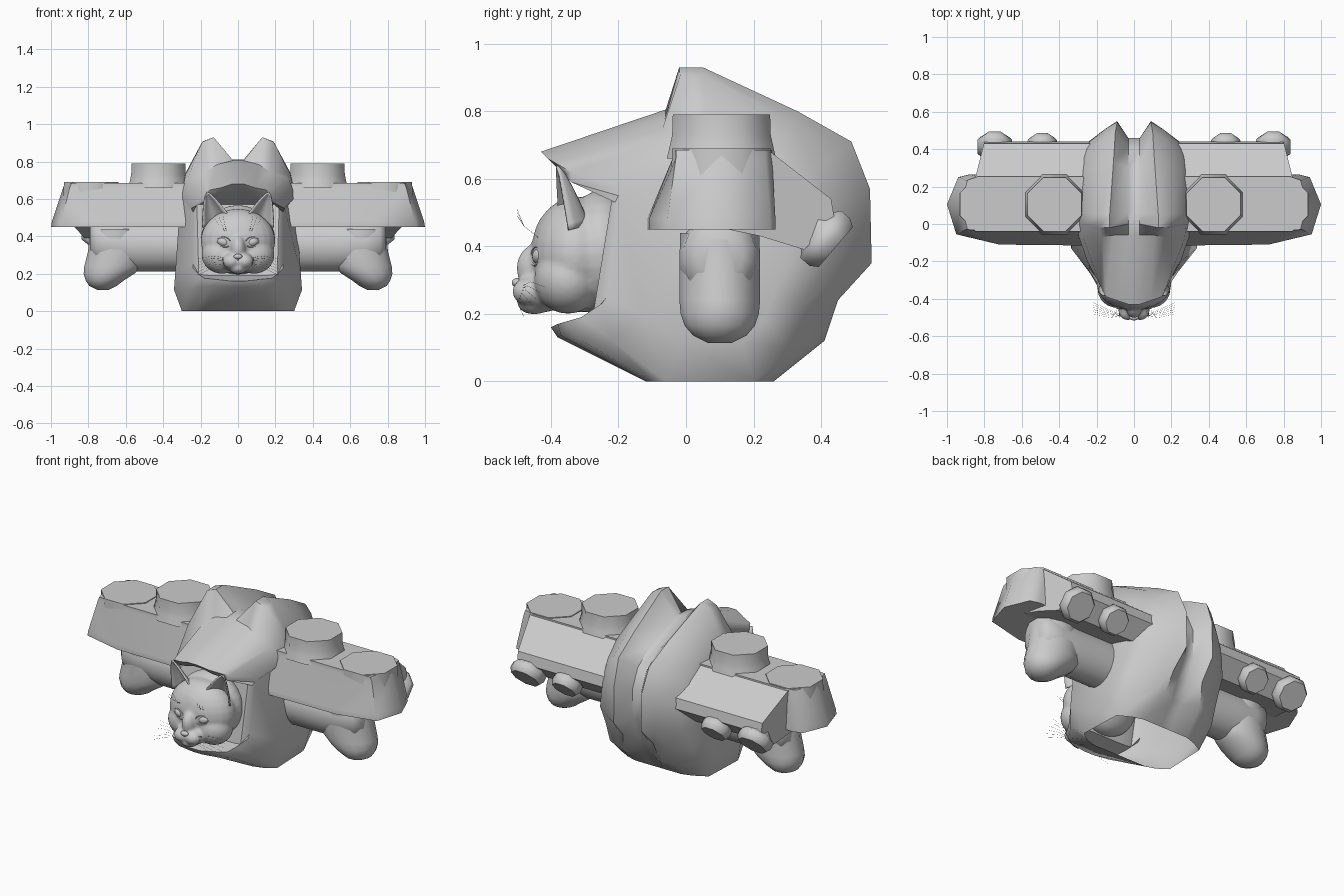
import bpy, bmesh, math
from mathutils import Matrix, Vector

if "Cube" in bpy.data.objects:
    bpy.data.objects.remove(bpy.data.objects["Cube"])


def finish(name, bm, mirror=False, angle=35):
    bmesh.ops.remove_doubles(bm, verts=bm.verts, dist=1e-5)
    bmesh.ops.recalc_face_normals(bm, faces=bm.faces)
    me = bpy.data.meshes.new(name)
    bm.to_mesh(me)
    bm.free()
    ob = bpy.data.objects.new(name, me)
    bpy.context.collection.objects.link(ob)
    bpy.ops.object.select_all(action='DESELECT')
    bpy.context.view_layer.objects.active = ob
    ob.select_set(True)
    bpy.ops.object.shade_smooth_by_angle(angle=math.radians(angle))
    if mirror:
        ob.modifiers.new("mirror", 'MIRROR').use_mirror_merge = False
    return ob


def loft(bm, rings):
    """Skin closed rings of equal length and cap both ends."""
    vs = [[bm.verts.new(p) for p in r] for r in rings]
    n = len(rings[0])
    for a, b in zip(vs, vs[1:]):
        for i in range(n):
            j = (i + 1) % n
            bm.faces.new((a[i], a[j], b[j], b[i]))
    bm.faces.new(vs[0])
    bm.faces.new(vs[-1])


def circle(centre, u, v, ru, rv, n):
    c, u, v = Vector(centre), Vector(u), Vector(v)
    angs = [math.tau * (i + 0.5) / n for i in range(n)]
    return [c + u * ru * math.cos(a) + v * rv * math.sin(a) for a in angs]


def ball(bm, c, r, rot=0.0):
    m = Matrix.Translation(c) @ Matrix.Rotation(rot, 4, 'Y') @ Matrix.Diagonal((*r, 1))
    bmesh.ops.create_uvsphere(bm, u_segments=24, v_segments=14, radius=1, matrix=m)


# Body: side profiles (y, z) for the centre groove, ridge and flank
groove = [(-.38, .64), (-.43, .68), (-.06, .805), (0, .81), (.06, .81), (.3, .72),
          (.41, .64), (.46, .53), (.46, .36), (.40, .22), (.36, .12), (.26, 0),
          (-.12, 0), (-.38, .13), (-.40, .16), (-.27, .19), (-.2, .57)]
ridge = [(.09, -.37, .62), (.09, -.41, .66), (.11, -.06, .785), (.13, -.02, .93),
         (.13, .05, .93), (.11, .33, .80), (.10, .49, .71), (.09, .545, .57),
         (.09, .55, .35), (.10, .45, .24), (.12, .41, .12), (.15, .26, 0),
         (.18, -.12, 0), (.13, -.37, .135), (.12, -.38, .17), (.12, -.27, .19), (.12, -.2, .57)]
flank = [(.17, -.34, .59), (.175, -.34, .62), (.27, -.08, .71), (.28, 0, .73),
         (.28, .06, .74), (.26, .28, .70), (.25, .38, .62), (.25, .43, .50),
         (.27, .42, .35), (.29, .34, .22), (.29, .30, .10), (.29, .20, 0),
         (.30, -.06, 0), (.26, -.22, .12), (.20, -.31, .19), (.21, -.275, .20), (.22, -.215, .57)]
shoulder, inner_side = [], []
for i, (r, f) in enumerate(zip(ridge, flank)):
    t = {2: .5, 3: .12, 4: .12}.get(i, .3)
    q = Vector(r).lerp(Vector(f), t)
    shoulder.append((min(r[0] + 0.06, f[0] - 0.02), q.y, q.z))
    z = .38 + (f[2] - .38) * .7
    inner_side.append((.35 - .07 * z, .08 + (f[1] - .08) * .7, z))
# cheek walls run forward to the opening beside the head
inner_side[14] = (.24, -.25, .23)
inner_side[15] = (.24, -.235, .25)
inner_side[16] = (.24, -.21, .53)
inner_side[0] = (.25, -.2, .55)
inner_side[1] = (.25, -.19, .57)
valley = [(.03, y, z) for y, z in groove]
half = [valley, list(ridge), shoulder, list(flank), inner_side]
bm = bmesh.new()
loft(bm, [[(-x, y, z) for x, y, z in s] for s in reversed(half)] + half)
bmesh.ops.recalc_face_normals(bm, faces=bm.faces)
# the underside is open
bmesh.ops.delete(bm, geom=[f for f in bm.faces if max(v.co.z for v in f.verts) < .001], context='FACES')
finish("body_shell", bm, angle=48)

# Shoulder pods: flared base, tapered sides
low = [(.25, -.115), (.72, -.11), (.95, -.055), (1.0, .105), (.94, .25), (.88, .265), (.25, .265)]
top = [(.25, -.04), (.74, -.04), (.90, -.03), (.935, .105), (.90, .235), (.84, .255), (.25, .255)]
bm = bmesh.new()
loft(bm, [[(x, y, .45) for x, y in low],
          [(x - .005 * (x > .8), y, .48) for x, y in low],
          [(x, y, .66) for x, y in top],
          [(x - .01 * (x > .8), y, .685) for x, y in top]])
finish("shoulder_pod", bm, True, 60)

# Octagonal pod caps
bm = bmesh.new()
X, Y, Z = (1, 0, 0), (0, 1, 0), (0, 0, 1)
loft(bm, [circle((.425, .105, z), X, Y, r, r, 8) for z, r in
          ((.66, .175), (.70, .165), (.73, .158), (.79, .156))])
loft(bm, [circle((.785, .105, z), X, Y, r, r, 8) for z, r in
          ((.58, .162), (.69, .158))])
finish("pod_cap", bm, True, 60)

# Rear wedge of each pod
wedge = [(.1, .68), (.25, .68), (.43, .54), (.44, .48), (.35, .39), (.22, .43), (.1, .455)]
bm = bmesh.new()
loft(bm, [[(.22, y, z) for y, z in wedge],
          [(.88 - .25 * max(0, y - .12), y, z) for y, z in wedge]])
finish("pod_rear", bm, True)

# Rear thruster nozzles
axis, across = Vector((0, .76, -.65)), Vector((0, .65, .76))
bm = bmesh.new()
for x, r in ((.49, .085), (.745, .1)):
    base = Vector((x, .388, .445))
    loft(bm, [circle(base + axis * d, X, across, r * k, r * k, 8) for d, k in
              ((-.03, .7), (.0, .78), (.015, 1), (.05, 1), (.073, .84))])
finish("thruster", bm, True, 55)

# Stubby arms with rounded forelimbs
bm = bmesh.new()
loft(bm, [circle((x, .1, z), Y, Z, r, h, 16) for x, z, r, h in
          ((.28, .35, .122, .14), (.42, .35, .122, .14), (.55, .35, .122, .14),
           (.68, .36, .122, .14), (.76, .37, .11, .12), (.79, .38, .07, .08))])
loft(bm, [circle((x, .1, z), X, Y, r, s, 16) for x, z, r, s in
          ((.66, .44, .13, .12), (.65, .32, .155, .122), (.665, .24, .16, .122),
           (.69, .2, .138, .118), (.712, .165, .105, .106), (.722, .135, .075, .08),
           (.722, .113, .03, .035))])
finish("arm", bm, True, 50)

# Cat head: fused ellipsoids
bm = bmesh.new()
ball(bm, (0, -.325, .375), (.2, .135, .172))
ball(bm, (0, -.25, .38), (.2, .115, .187))
ball(bm, (0, -.435, .335), (.045, .068, .075))
ball(bm, (0, -.37, .40), (.11, .085, .12))
ball(bm, (0, -.42, .27), (.09, .075, .065))
ball(bm, (0, -.45, .23), (.05, .05, .032))
for s in (-1, 1):
    ball(bm, (s * .085, -.35, .3), (.11, .1, .1))
    ball(bm, (s * .034, -.465, .266), (.05, .05, .042))
    ball(bm, (s * .07, -.39, .42), (.075, .045, .05))
head = finish("cat_head", bm)
m = head.modifiers.new("fuse", 'REMESH')
m.mode, m.voxel_size, m.use_smooth_shade = 'VOXEL', .007, True
m = head.modifiers.new("soften", 'SMOOTH')
m.factor, m.iterations = .5, 14

# Ears: cupped triangular shells
bm = bmesh.new()
N = 10
base, tip, side = Vector((.118, -.36, .478)), Vector((.168, -.38, .64)), Vector((.075, .015, -.03))
grid = []
for i in range(N + 1):
    t = i / N
    row = []
    for j in range(N + 1):
        s = 2 * j / N - 1
        w = (1 - t) ** .7
        row.append(bm.verts.new(base.lerp(tip, t) + side * (s * w) + Vector((0, .07 * w * (1 - s * s), 0))))
    grid.append(row)
for i in range(N):
    for j in range(N):
        bm.faces.new((grid[i][j], grid[i][j + 1], grid[i + 1][j + 1], grid[i + 1][j]))
ear = finish("ear", bm, True, 60)
ear.modifiers.new("thick", 'SOLIDIFY').thickness = .008

# Eyes, lids and nose
bm = bmesh.new()
ball(bm, (.076, -.426, .37), (.036, .03, .026), -.25)
finish("eye", bm, True, 60)
bm = bmesh.new()
rim = []
for i in range(24):
    a = math.tau * i / 24
    d = Vector((math.cos(a), 0, math.sin(a)))
    p = Vector((.038 * d.x, 0, .027 * d.z))
    p.rotate(Matrix.Rotation(-.25, 3, 'Y'))
    c = Vector((.076, -.438 + .35 * p.x, .37)) + p
    rim.append(circle(c, d, Y, .005, .01, 6))
loft(bm, rim + [rim[0]])
finish("eyelid", bm, True, 60)
bm = bmesh.new()
ball(bm, (0, -.5, .292), (.024, .016, .014))
finish("nose", bm, angle=60)


def strands(name, paths, radius):
    cu = bpy.data.curves.new(name, 'CURVE')
    cu.dimensions, cu.bevel_depth, cu.bevel_resolution = '3D', radius, 0
    for pts in paths:
        sp = cu.splines.new('POLY')
        sp.points.add(len(pts) - 1)
        for q, p in zip(sp.points, pts):
            q.co = (*p, 1)
    bpy.context.collection.objects.link(bpy.data.objects.new(name, cu))


# Mouth line, whiskers and brow hairs
strands("mouth", [[(s * .055, -.472, .238), (s * .03, -.492, .232), (0, -.488, .25), (0, -.505, .28)]
                  for s in (-1, 1)], .003)
hairs = []
for s in (-1, 1):
    for k in range(6):
        hairs.append([(s * .05, -.49, .25 + .006 * k), (s * .13, -.5 + .008 * k, .235 + .012 * k),
                      (s * .22, -.48 + .012 * k, .19 + .018 * k)])
    for k in range(3):
        hairs.append([(s * (.06 + .01 * k), -.43, .42), (s * (.07 + .015 * k), -.48, .46),
                      (s * (.08 + .02 * k), -.5, .51 - .01 * k)])
strands("whiskers", hairs, .0005)
